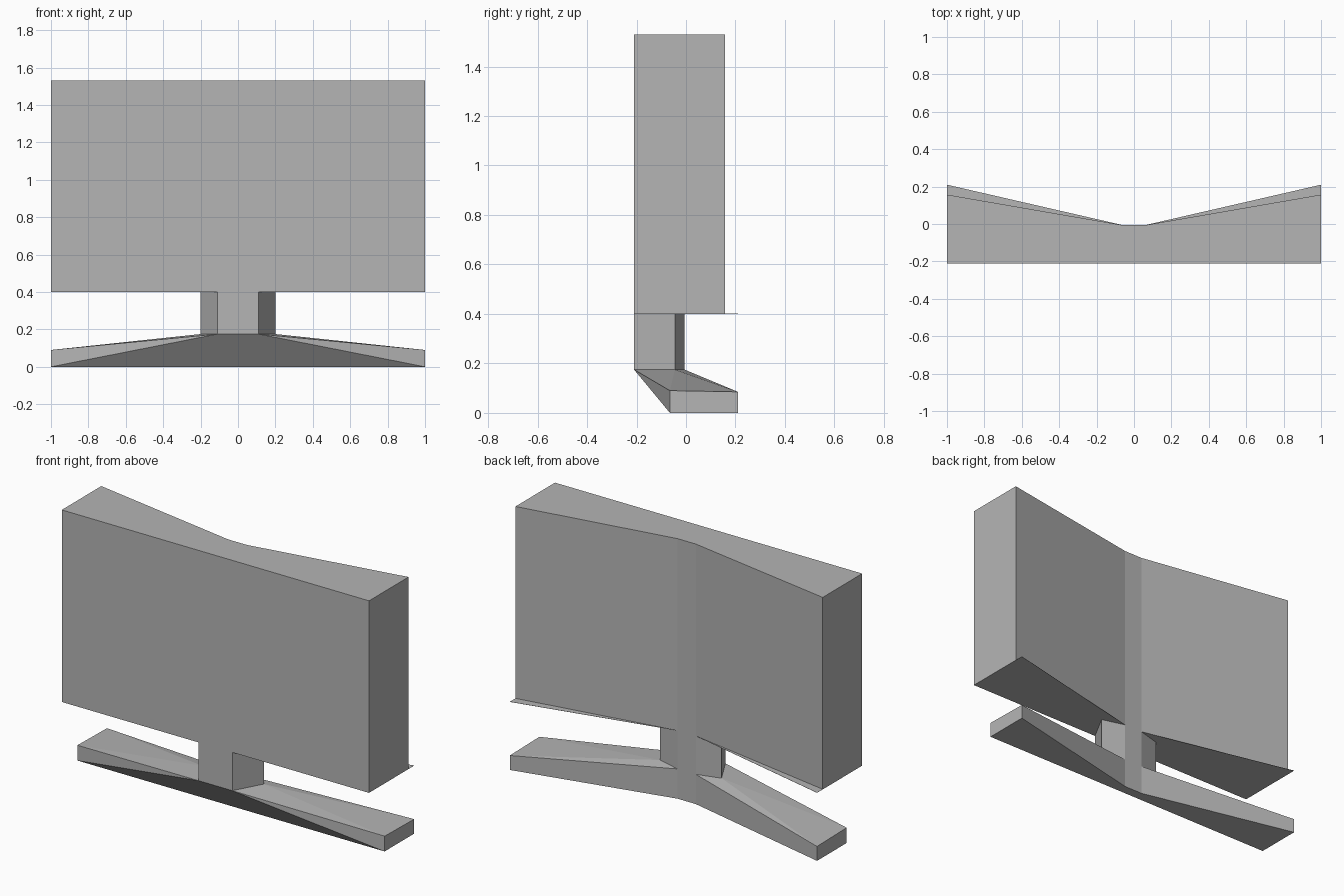
import bpy, bmesh

cube = bpy.data.objects.get("Cube")
if cube:
    bpy.data.objects.remove(cube)

grey = bpy.data.materials.new("light_grey")
grey.use_nodes = True
grey.diffuse_color = (0.46, 0.46, 0.46, 1)
grey.node_tree.nodes["Principled BSDF"].inputs["Base Color"].default_value = grey.diffuse_color

FRONT, MIDDLE = -0.21, -0.006      # front plane and centre of the folded back
STAND, BOTTOM, TOP = 0.175, 0.4, 1.53


def finish(name, bm):
    """Turn a bmesh into a flat-shaded grey object."""
    bmesh.ops.remove_doubles(bm, verts=bm.verts, dist=0.0005)
    bmesh.ops.recalc_face_normals(bm, faces=bm.faces)
    mesh = bpy.data.meshes.new(name)
    bm.to_mesh(mesh)
    bm.free()
    mesh.materials.append(grey)
    obj = bpy.data.objects.new(name, mesh)
    bpy.context.collection.objects.link(obj)
    return obj


def mirrored(half):
    """Complete a right-hand outline with its mirror image."""
    return half + [(-x, y) for x, y in reversed(half)]


def prism(name, half, z0, z1):
    """Extrude a mirrored outline upwards."""
    bm = bmesh.new()
    base = bm.faces.new([bm.verts.new((x, y, z0)) for x, y in mirrored(half)])
    ext = bmesh.ops.extrude_face_region(bm, geom=[base], use_keep_orig=True)
    up = [g for g in ext["geom"] if isinstance(g, bmesh.types.BMVert)]
    bmesh.ops.translate(bm, verts=up, vec=(0, 0, z1 - z0))
    return finish(name, bm)


# Wide upper panel, with a back folded along its centre
prism("panel", [(1, FRONT), (1, 0.157), (0.06, MIDDLE)], BOTTOM + 0.001, TOP)

# Thin underside flange, slightly deeper than the panel
prism("panel_underside", [(1, FRONT), (1, 0.21), (0.06, MIDDLE)], BOTTOM, BOTTOM + 0.001)

# Short flared neck
neck_half = [(0.11, FRONT), (0.2, -0.045), (0.06, MIDDLE)]
prism("neck", neck_half, STAND, BOTTOM)

# Swept foot: each half tapers from the neck down to its outer end
bm = bmesh.new()
for side in (1, -1):
    def face(*points):
        bm.faces.new([bm.verts.new((side * x, y, z)) for x, y, z in points])

    neck_front, neck_side, neck_back = [(x, y, STAND) for x, y in neck_half]
    top_front, top_back = (1, -0.065, 0.09), (1, 0.21, 0.085)
    low_front, low_back = (1, -0.065, 0), (1, 0.21, 0)
    low_mid_front, low_mid_back = (0, -0.065, 0), (0.06, MIDDLE, 0)
    mid_front, mid_back = (0, FRONT, STAND), (0, MIDDLE, STAND)
    mid_low = (0, MIDDLE, 0)

    face(neck_front, top_front, neck_side)                  # top
    face(neck_side, top_front, top_back)
    face(neck_side, top_back, neck_back)
    face(mid_front, neck_front, neck_side, neck_back, mid_back)
    face(mid_front, low_mid_front, low_front, neck_front)   # front
    face(neck_front, low_front, top_front)
    face(top_front, low_front, low_back, top_back)          # outer end
    face(neck_back, top_back, low_back, low_mid_back)       # back
    face(mid_back, neck_back, low_mid_back, mid_low)
    face(low_mid_front, mid_low, low_mid_back, low_back, low_front)  # underside
finish("foot", bm)
